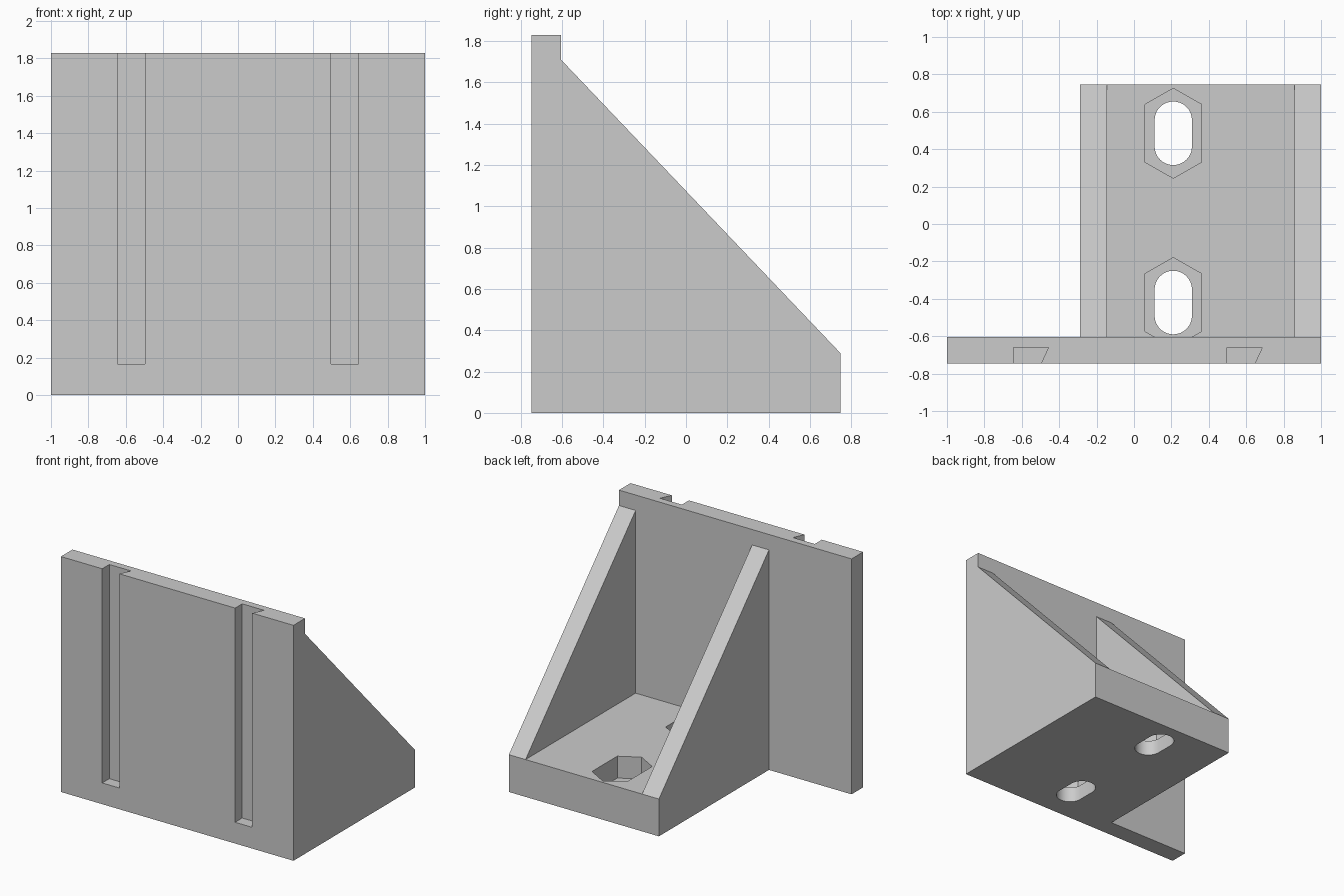
import bpy
import bmesh
from math import cos, sin, pi, radians
from mathutils import Vector

cube = bpy.data.objects.get("Cube")
if cube:
    bpy.data.objects.remove(cube, do_unlink=True)

DEPTH = 0.747       # half depth of the bracket
HEIGHT = 1.83
WALL = -0.605       # rear surface of the upright plate
FLOOR = 0.29        # top of the base between the ribs
HOLE_X = 0.21

grey = bpy.data.materials.new("grey")
grey.use_nodes = True
grey.diffuse_color = (0.6, 0.6, 0.6, 1)
grey.node_tree.nodes["Principled BSDF"].inputs["Base Color"].default_value = (0.6, 0.6, 0.6, 1)


def prism(name, points, low, high, axis="z"):
    """Extrude a profile: (x, y) along z, or (y, z) along x."""
    def place(p, t):
        return Vector((p[0], p[1], t)) if axis == "z" else Vector((t, p[0], p[1]))
    bm = bmesh.new()
    face = bm.faces.new([bm.verts.new(place(p, low)) for p in points])
    moved = bmesh.ops.extrude_face_region(bm, geom=[face])["geom"]
    verts = [v for v in moved if isinstance(v, bmesh.types.BMVert)]
    offset = place((0, 0), high - low)
    bmesh.ops.translate(bm, verts=verts, vec=offset)
    bmesh.ops.recalc_face_normals(bm, faces=bm.faces)
    mesh = bpy.data.meshes.new(name)
    bm.to_mesh(mesh)
    bm.free()
    mesh.materials.append(grey)
    obj = bpy.data.objects.new(name, mesh)
    bpy.context.scene.collection.objects.link(obj)
    return obj


def cut(body, cutter):
    """Subtract the cutter from the body and remove it."""
    mod = body.modifiers.new("cut", "BOOLEAN")
    mod.operation = "DIFFERENCE"
    mod.solver = "EXACT"
    mod.object = cutter
    graph = bpy.context.evaluated_depsgraph_get()
    mesh = bpy.data.meshes.new_from_object(body.evaluated_get(graph))
    body.modifiers.clear()
    body.data = mesh
    bpy.data.objects.remove(cutter, do_unlink=True)


def slot(y, radius=0.1, straight=0.07, steps=16):
    """Rounded slot outline, long in y."""
    points = []
    for end, start in ((straight, 0), (-straight, pi)):
        for i in range(steps + 1):
            a = start + pi * i / steps
            points.append((HOLE_X + radius * cos(a), y + end + radius * sin(a)))
    return points


def long_hexagon(y, half=0.15, shoulder=0.155, tip=0.24):
    """Stretched hexagon outline, long in y."""
    x = HOLE_X
    return [(x + half, y - shoulder), (x + half, y + shoulder), (x, y + tip),
            (x - half, y + shoulder), (x - half, y - shoulder), (x, y - tip)]


# Solid body: wide upright plate with a narrower block behind it
bracket = prism("angle_bracket", [(-1, -DEPTH), (1, -DEPTH), (1, DEPTH),
                                  (-0.29, DEPTH), (-0.29, WALL), (-1, WALL)], 0, HEIGHT)

# Sloped upper edge of the ribs
cut(bracket, prism("slope_cutter", [(WALL, 2), (WALL, 1.71), (DEPTH, FLOOR),
                                    (DEPTH + 0.1, FLOOR - 0.105), (DEPTH + 0.1, 2)],
                   -0.35, 1.1, "x"))

# Open channel between the two ribs
cut(bracket, prism("channel_cutter", [(-0.145, WALL), (0.857, WALL),
                                      (0.857, 1), (-0.145, 1)], FLOOR, 2))

# Nut pockets and the bolt slots through the base
for y in (0.485, -0.42):
    cut(bracket, prism("pocket_cutter", long_hexagon(y), 0.12, FLOOR + 0.001))
    cut(bracket, prism("bolt_slot_cutter", slot(y), -0.1, 0.2))

# Half-dovetail grooves in the front, open at the top
for x in (-0.645, 0.498):
    cut(bracket, prism("groove_cutter", [(x, -DEPTH - 0.09), (x + 0.105, -DEPTH - 0.09),
                                         (x + 0.188, -0.66), (x, -0.66)], 0.165, 2))

bpy.ops.object.select_all(action="DESELECT")
bracket.select_set(True)
bpy.context.view_layer.objects.active = bracket
bpy.ops.object.shade_smooth_by_angle(angle=radians(25))
